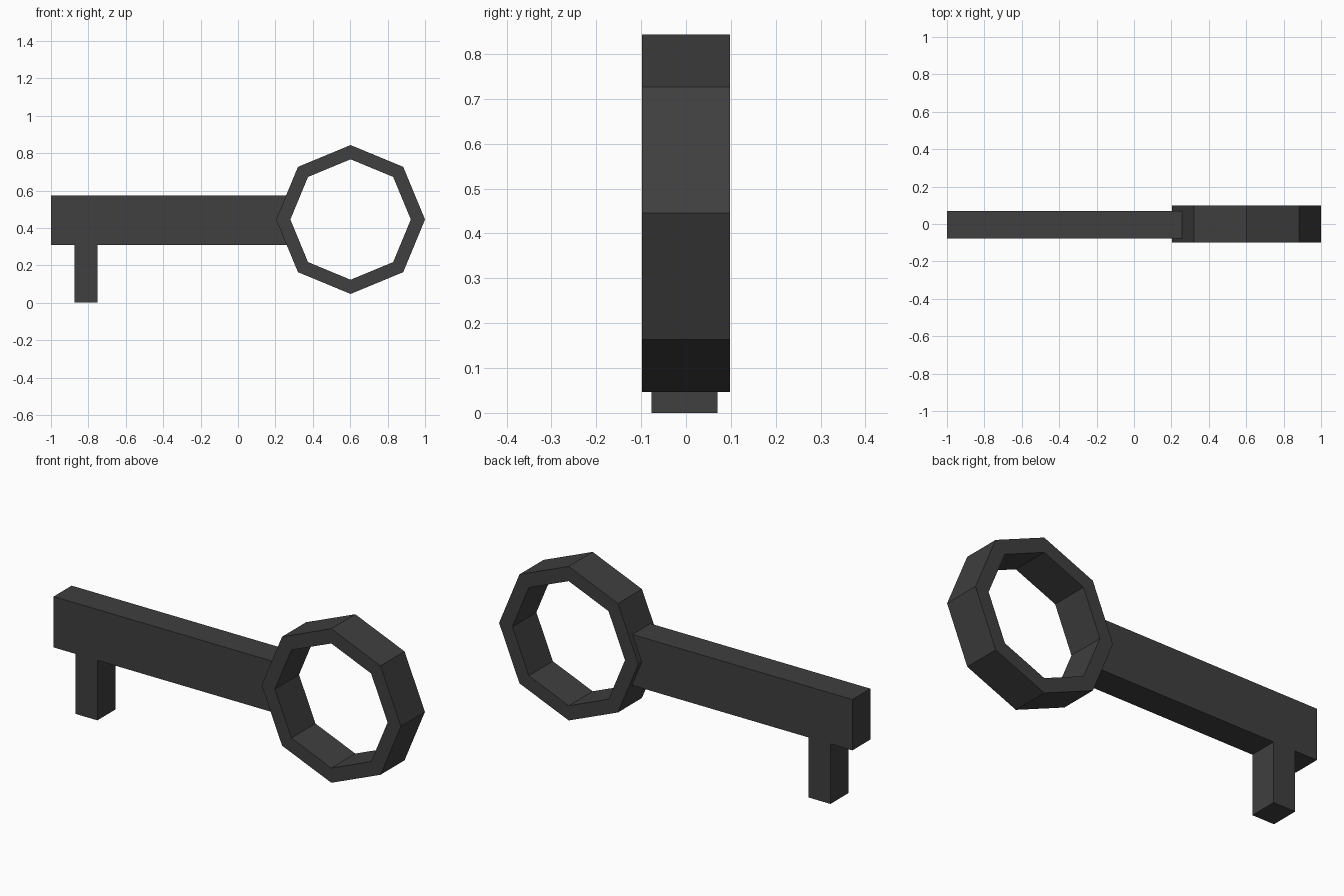
import bpy, bmesh, math

if "Cube" in bpy.data.objects:
    bpy.data.objects.remove(bpy.data.objects["Cube"])

mat = bpy.data.materials.new("dark grey iron")
mat.diffuse_color = (0.05, 0.05, 0.05, 1)
mat.use_nodes = True
mat.node_tree.nodes["Principled BSDF"].inputs["Base Color"].default_value = mat.diffuse_color


def make_object(name, bm):
    bmesh.ops.recalc_face_normals(bm, faces=bm.faces)
    mesh = bpy.data.meshes.new(name)
    bm.to_mesh(mesh)
    bm.free()
    mesh.materials.append(mat)
    obj = bpy.data.objects.new(name, mesh)
    bpy.context.collection.objects.link(obj)
    return obj


# Key blade: shaft and tooth as one extruded profile in x, z
profile = [(-1, 0.31), (-0.875, 0.31), (-0.875, 0), (-0.75, 0),
           (-0.75, 0.31), (0.27, 0.31), (0.27, 0.573), (-1, 0.573)]
bm = bmesh.new()
face = bm.faces.new([bm.verts.new((x, -0.077, z)) for x, z in profile])
ext = bmesh.ops.extrude_face_region(bm, geom=[face])
bmesh.ops.translate(bm, vec=(0, 0.147, 0),
                    verts=[g for g in ext["geom"] if isinstance(g, bmesh.types.BMVert)])
make_object("shaft_and_tooth", bm)

# Octagonal ring handle: rectangular section swept around y
SIDES, CX, CZ = 8, 0.602, 0.445
section = [(0.398, -0.098), (0.398, 0.098), (0.322, 0.098), (0.322, -0.098)]
bm = bmesh.new()
loops = []
for i in range(SIDES):
    a = math.tau * i / SIDES
    loops.append([bm.verts.new((CX + r * math.cos(a), y, CZ + r * math.sin(a)))
                  for r, y in section])
for i in range(SIDES):
    p, q = loops[i], loops[(i + 1) % SIDES]
    for j in range(4):
        k = (j + 1) % 4
        bm.faces.new((p[j], p[k], q[k], q[j]))
make_object("ring_handle", bm)
